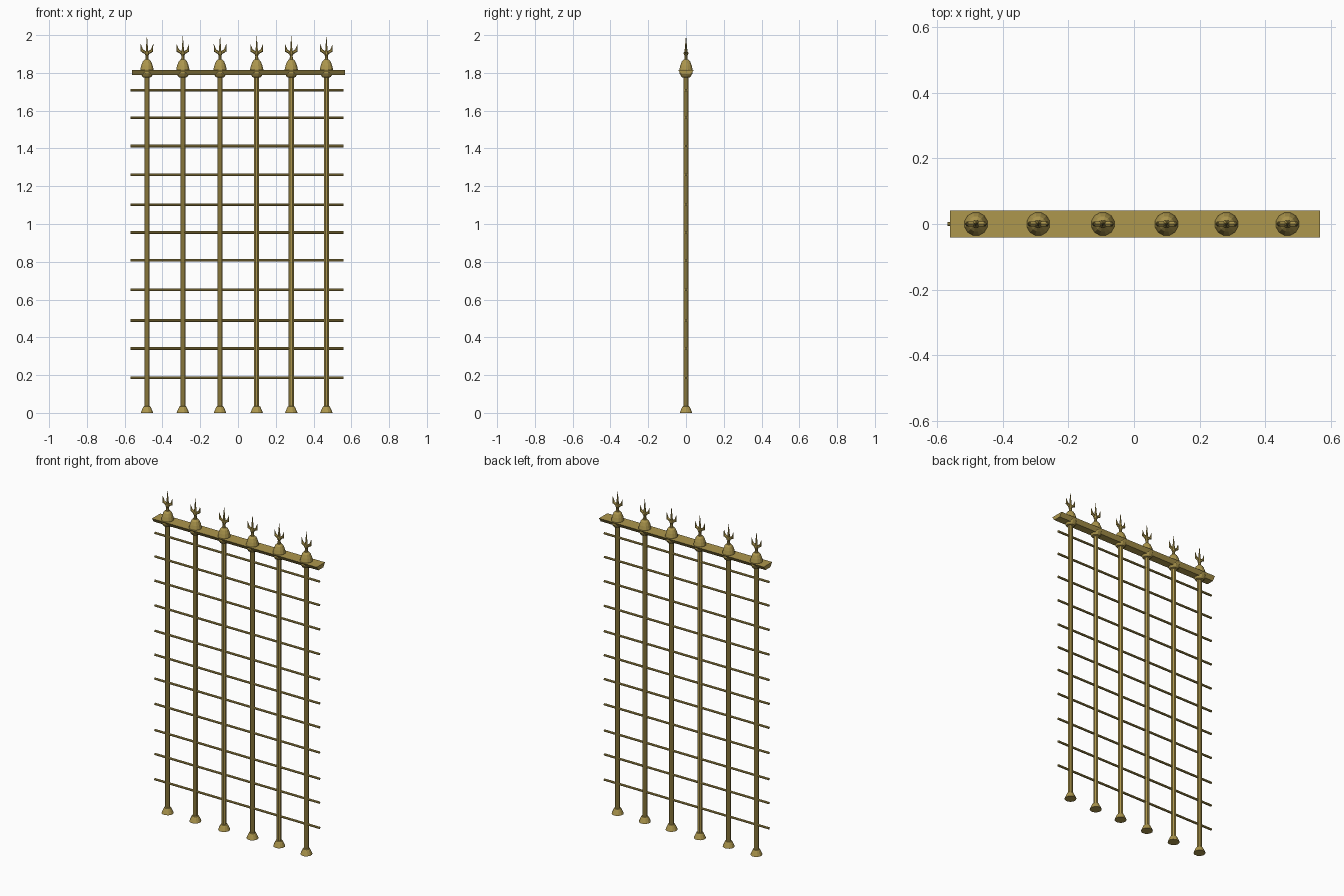
import bpy, bmesh, math
from mathutils import Matrix, Vector

cube = bpy.data.objects.get("Cube")
if cube:
    bpy.data.objects.remove(cube, do_unlink=True)

brass = bpy.data.materials.new("aged_brass")
brass.use_nodes = True
COLOUR = (0.42, 0.31, 0.075, 1)
brass.diffuse_color = COLOUR
brass.node_tree.nodes["Principled BSDF"].inputs["Base Color"].default_value = COLOUR


def add_object(name, bm, location=(0, 0, 0)):
    bmesh.ops.recalc_face_normals(bm, faces=bm.faces)
    mesh = bpy.data.meshes.new(name)
    bm.to_mesh(mesh)
    bm.free()
    mesh.materials.append(brass)
    obj = bpy.data.objects.new(name, mesh)
    obj.location = location
    bpy.context.collection.objects.link(obj)
    return obj


def lathe(bm, profile, sides):
    """Turn (radius, height) pairs around z, closing both ends."""
    rings = []
    for r, z in profile:
        rings.append([bm.verts.new((r * math.cos(a), r * math.sin(a), z))
                      for a in (math.tau * (i + 0.5) / sides for i in range(sides))])
    for low, high in zip(rings, rings[1:]):
        for i in range(sides):
            j = (i + 1) % sides
            bm.faces.new((low[i], low[j], high[j], high[i]))
    bm.faces.new(rings[0])
    bm.faces.new(rings[-1])


def limb(bm, start, end, r1, r2, sides=6):
    """Tapered rod between two points."""
    start, end = Vector(start), Vector(end)
    axis = end - start
    turn = axis.to_track_quat('Z', 'Y').to_matrix().to_4x4()
    bmesh.ops.create_cone(bm, cap_ends=True, segments=sides, radius1=r1, radius2=r2,
                          depth=axis.length,
                          matrix=Matrix.Translation((start + end) / 2) @ turn)


# Profiles shared by every upright
FOOT = [(0.034, 0), (0.032, 0.006), (0.024, 0.024), (0.019, 0.034), (0.014, 0.036)]
CAP = [(0.015, 1.775), (0.024, 1.778), (0.036, 1.798), (0.036, 1.82),
       (0.031, 1.84), (0.023, 1.86), (0.013, 1.871)]
NECK = [(0.010, 1.868), (0.008, 1.89), (0.013, 1.9), (0.013, 1.907), (0.008, 1.915)]

for n, x in enumerate((-0.482, -0.292, -0.095, 0.099, 0.282, 0.468), 1):
    # Upright bar with flared foot
    bm = bmesh.new()
    lathe(bm, [(0.0145, 0.03), (0.0145, 1.785)], 8)
    add_object(f"post_{n}", bm, (x, 0, 0))
    bm = bmesh.new()
    lathe(bm, FOOT, 12)
    add_object(f"foot_{n}", bm, (x, 0, 0))

    # Domed cap and neck
    bm = bmesh.new()
    lathe(bm, CAP, 12)
    lathe(bm, NECK, 8)
    add_object(f"cap_{n}", bm, (x, 0, 0))

    # Three-pronged spike
    bm = bmesh.new()
    limb(bm, (0, 0, 1.91), (0, 0, 1.995), 0.008, 0.0005)
    for side in (-1, 1):
        limb(bm, (0, 0, 1.902), (side * 0.026, 0, 1.918), 0.008, 0.008)
        limb(bm, (side * 0.025, 0, 1.913), (side * 0.033, 0, 1.952), 0.008, 0.0005)
    add_object(f"spike_{n}", bm, (x, 0, 0))

# Top beam with bevelled underside
bm = bmesh.new()
section = [(-0.041, 1.815), (0.041, 1.815), (0.024, 1.79), (-0.024, 1.79)]
start = bm.faces.new([bm.verts.new((-0.561, y, z)) for y, z in section])
grown = bmesh.ops.extrude_face_region(bm, geom=[start], use_keep_orig=True)
bmesh.ops.translate(bm, vec=(1.128, 0, 0),
                    verts=[v for v in grown["geom"] if isinstance(v, bmesh.types.BMVert)])
add_object("top_beam", bm)

# Thin horizontal rails
for n, z in enumerate((0.185, 0.341, 0.489, 0.651, 0.807, 0.955,
                       1.103, 1.26, 1.413, 1.563, 1.709), 1):
    bm = bmesh.new()
    limb(bm, (-0.569, 0, z), (0.559, 0, z), 0.0068, 0.0068, 8)
    add_object(f"rail_{n}", bm)
